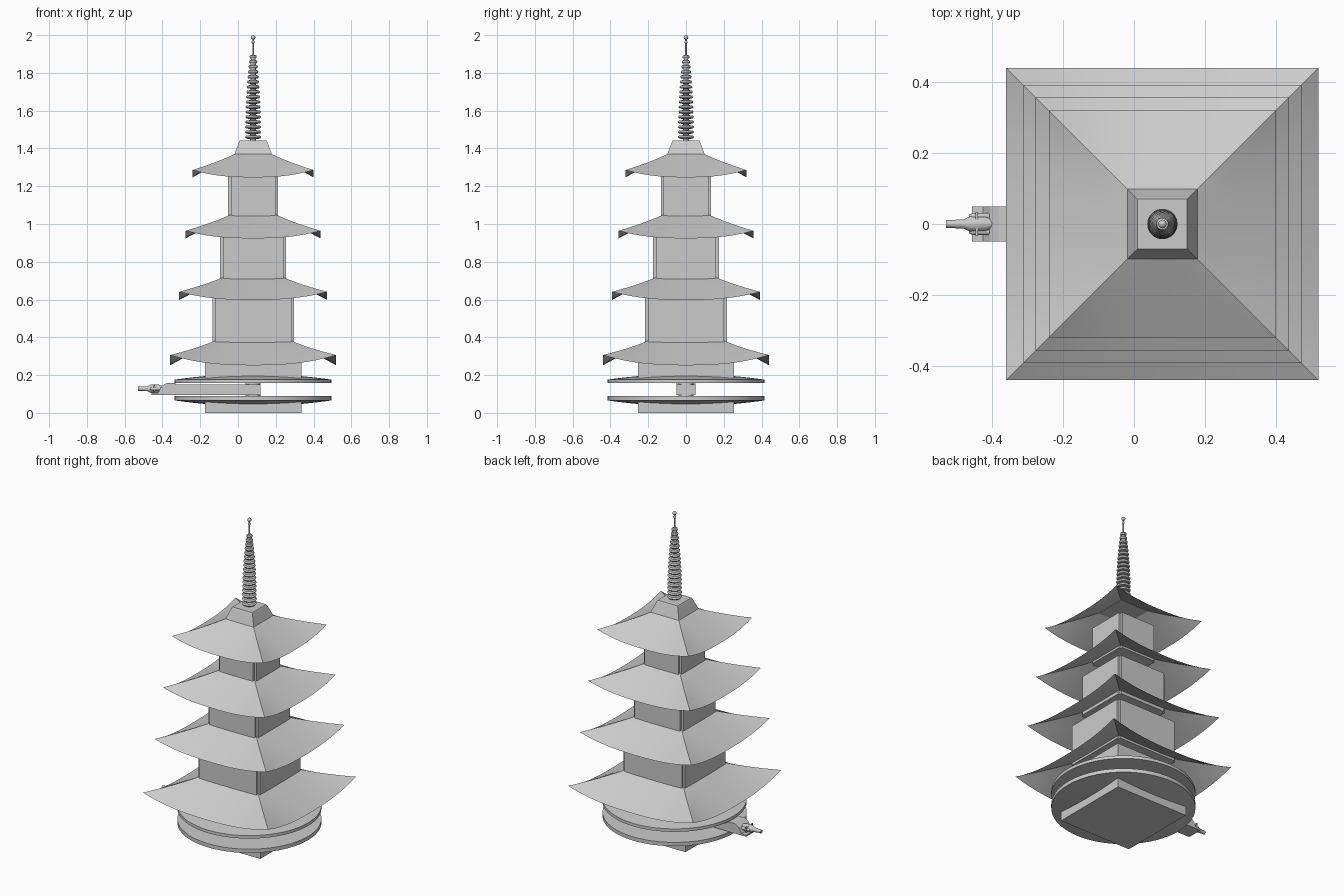
import bpy, bmesh, math

if "Cube" in bpy.data.objects:
    bpy.data.objects.remove(bpy.data.objects["Cube"])

CX = 0.08  # tower axis


def make(name, verts, faces, smooth=None):
    me = bpy.data.meshes.new(name)
    bm = bmesh.new()
    vs = [bm.verts.new(v) for v in verts]
    for f in faces:
        bm.faces.new([vs[i] for i in f])
    bmesh.ops.remove_doubles(bm, verts=bm.verts, dist=1e-5)
    bmesh.ops.recalc_face_normals(bm, faces=bm.faces)
    bm.to_mesh(me)
    bm.free()
    ob = bpy.data.objects.new(name, me)
    bpy.context.collection.objects.link(ob)
    if smooth:
        bpy.ops.object.select_all(action='DESELECT')
        ob.select_set(True)
        bpy.context.view_layer.objects.active = ob
        bpy.ops.object.shade_smooth_by_angle(angle=math.radians(smooth))
    return ob


def frustum(name, layers, cx=CX):
    # stacked rectangular sections: (half_x, half_y, z)
    v = [(cx + sx * hx, sy * hy, z) for hx, hy, z in layers
         for sx, sy in ((-1, -1), (1, -1), (1, 1), (-1, 1))]
    n = len(layers)
    f = [(0, 1, 2, 3), tuple(range(4 * n - 4, 4 * n))]
    for k in range(n - 1):
        f += [(4*k + i, 4*k + (i+1) % 4, 4*k + 4 + (i+1) % 4, 4*k + 4 + i) for i in range(4)]
    return make(name, v, f)


def lathe(name, profile, seg=32, axis='Z', centre=(CX, 0, 0)):
    # closed solid of revolution; profile is (radius, height)
    v = []
    for r, h in profile:
        for i in range(seg):
            a = 2 * math.pi * i / seg
            p, q = r * math.cos(a), r * math.sin(a)
            o = (p, q, h) if axis == 'Z' else (h, p, q)
            v.append(tuple(c + d for c, d in zip(centre, o)))
    n = len(profile)
    f = [tuple(range(seg)), tuple(range((n - 1) * seg, n * seg))]
    for k in range(n - 1):
        f += [(k*seg + i, k*seg + (i+1) % seg, (k+1)*seg + (i+1) % seg, (k+1)*seg + i)
              for i in range(seg)]
    return make(name, v, f, 35)


def prism(name, outline, half_y):
    # side outline in (x, z), extruded across y
    n = len(outline)
    v = [(x, s * half_y, z) for s in (-1, 1) for x, z in outline]
    f = [tuple(range(n)), tuple(range(n, 2 * n))]
    f += [(i, (i+1) % n, n + (i+1) % n, n + i) for i in range(n)]
    return make(name, v, f)


def roof(name, r1, z_eave, z_corner, r0, z_top, ns=6, nt=16):
    # four sloping sides whose eaves sweep up to the corners
    v, f = [], []
    for k in range(4):
        c, s_ = round(math.cos(k * math.pi / 2)), round(math.sin(k * math.pi / 2))
        b = len(v)
        for i in range(ns + 1):
            s = i / ns
            r = r0 + (r1 - r0) * s
            for j in range(nt + 1):
                t = 2 * j / nt - 1
                z = z_top + (z_eave - z_top) * s
                z += (z_corner - z_eave) * abs(t) ** 2.5 * s ** 1.4
                x, y = t * r, -r
                v.append((CX + c * x - s_ * y, s_ * x + c * y, z))
        w = nt + 1
        f += [(b + i*w + j, b + i*w + j + 1, b + (i+1)*w + j + 1, b + (i+1)*w + j)
              for i in range(ns) for j in range(nt)]
    return make(name, v, f, 25)


# base plinth, two opposed domed discs and the hub between them
frustum("base_plinth", [(.255, .255, 0), (.255, .255, .06)])


def dome(t):
    return .03 * t * t


steps = [i / 8 for i in range(1, 9)]
lathe("lower_disc", [(.415 * t, .036 + dome(t)) for t in steps] + [(.415, .09), (.05, .09)], 64)
lathe("upper_disc", [(.05, .157), (.415, .157)] +
      [(.415 * t, .206 - dome(t)) for t in reversed(steps)], 64)
lathe("hub", [(.04, .08), (.04, .165)], 24)

# roofs
for n, p in enumerate([(.44, .252, .306, .185, .39), (.392, .598, .641, .145, .724),
                       (.357, .924, .964, .115, 1.052), (.32, 1.247, 1.286, .095, 1.372)], 1):
    roof(f"roof_{n}", *p)

# storeys: crossed boxes give notched corners
frustum("storey_1", [(.255, .255, .185), (.255, .255, .29)])
for n, (h, z0, z1) in enumerate([(.216, .36, .62), (.174, .69, .945), (.132, 1.03, 1.265)], 2):
    frustum(f"storey_{n}_side_walls", [(h, h - .014, z0), (h, h - .014, z1)])
    frustum(f"storey_{n}_front_walls", [(h - .014, h, z0), (h - .014, h, z1)])

# spire cap, rod, rings and finial balls
frustum("spire_cap", [(.1, .1, 1.367), (.074, .074, 1.436), (.07, .07, 1.443)])
lathe("spire_rod", [(.016, 1.44), (.014, 1.85), (.01, 1.885), (.004, 1.9), (.004, 1.985)], 12)
RINGS = 17
for i in range(RINGS):
    u = i / (RINGS - 1)
    z, r = 1.46 + .425 * u, .043 - .024 * u ** 2.2
    lathe(f"spire_ring_{i+1}", [(r * .4, z - .01), (r * .85, z - .008), (r, z),
                                (r * .85, z + .008), (r * .4, z + .01)], 20)
for n, z, r in (("lower", 1.963, .008), ("top", 1.988, .012)):
    lathe(f"finial_{n}_ball", [(r * math.sin(a) + 1e-4, z - r * math.cos(a))
                               for a in [math.pi * k / 8 for k in range(9)]], 12)

# arm leaving the gap between the discs, ending in a coupling
prism("side_arm", [(-.34, .095), (.12, .095), (.12, .15), (-.34, .15)], .05)
prism("arm_bracket", [(-.457, .095), (-.33, .095), (-.33, .157), (-.38, .157), (-.405, .14),
                      (-.425, .105), (-.457, .105)], .05)
lathe("coupling", [(.011, -.53), (.011, -.505), (.013, -.5), (.013, -.48), (.022, -.462),
                   (.022, -.42), (.015, -.4), (.015, -.37)], 16, 'X', (0, 0, .128))
prism("coupling_collar", [(-.447, .112), (-.44, .112), (-.44, .146), (-.447, .146)], .034)
for s in (-1, 1):
    lathe(f"coupling_lug_{s}", [(.004, -.465), (.009, -.455), (.009, -.41), (.004, -.395)],
          12, 'X', (0, s * .022, .128))
